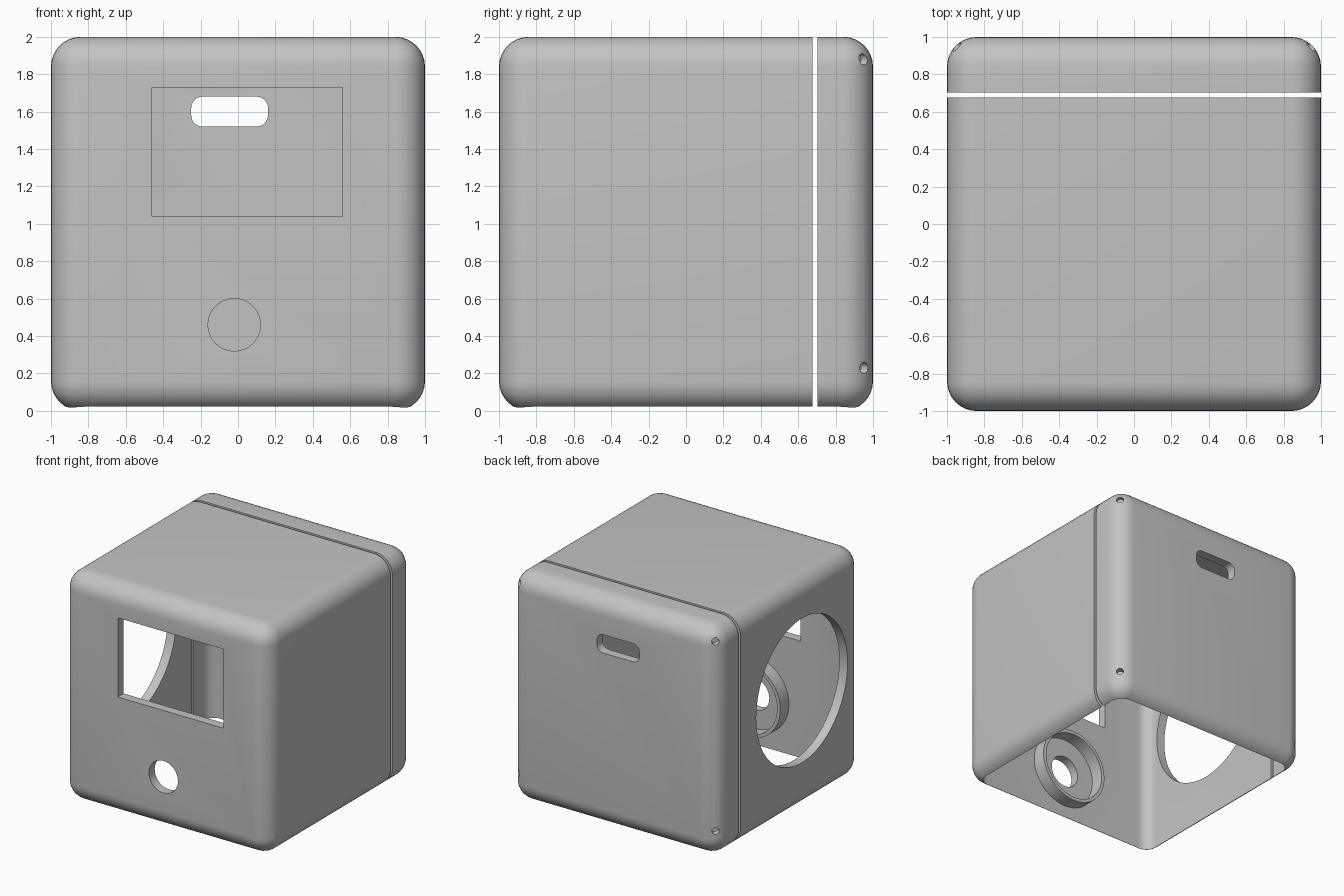
import bpy, bmesh
from math import radians
from mathutils import Vector, Matrix

old = bpy.data.objects.get("Cube")
if old:
    bpy.data.objects.remove(old, do_unlink=True)

# One plain grey plastic
GREY = (0.55, 0.55, 0.55, 1)
mat = bpy.data.materials.new("grey plastic")
mat.use_nodes = True
mat.diffuse_color = GREY
mat.node_tree.nodes["Principled BSDF"].inputs["Base Color"].default_value = GREY


def finish(name, bm):
    bmesh.ops.recalc_face_normals(bm, faces=bm.faces)
    me = bpy.data.meshes.new(name)
    bm.to_mesh(me)
    bm.free()
    me.materials.append(mat)
    ob = bpy.data.objects.new(name, me)
    bpy.context.collection.objects.link(ob)
    return ob


def box(name, lo, hi, radius=0, axis=None):
    """Box between two corners, with all edges (or those along one axis) rounded."""
    lo, hi = Vector(lo), Vector(hi)
    bm = bmesh.new()
    bmesh.ops.create_cube(bm, size=1)
    for v in bm.verts:
        v.co = (lo + hi) / 2 + v.co * (hi - lo)
    if radius:
        edges = [e for e in bm.edges if axis is None or
                 abs((e.verts[0].co - e.verts[1].co).normalized()[axis]) > 0.9]
        bmesh.ops.bevel(bm, geom=edges, offset=radius, segments=8,
                        profile=0.5, affect='EDGES')
    return finish(name, bm)


def cylinder(name, centre, direction, radius, depth, sides=64):
    bm = bmesh.new()
    turn = Vector(direction).to_track_quat('Z', 'Y').to_matrix().to_4x4()
    bmesh.ops.create_cone(bm, cap_ends=True, segments=sides, radius1=radius,
                          radius2=radius, depth=depth,
                          matrix=Matrix.Translation(centre) @ turn)
    return finish(name, bm)


def combine(ob, others, operation='DIFFERENCE'):
    """Apply booleans in turn and delete the helpers."""
    for other in others:
        mod = ob.modifiers.new("cut", 'BOOLEAN')
        mod.operation, mod.object, mod.solver = operation, other, 'EXACT'
        bpy.context.view_layer.update()
        deps = bpy.context.evaluated_depsgraph_get()
        me = bpy.data.meshes.new_from_object(ob.evaluated_get(deps))
        ob.modifiers.clear()
        ob.data = me
        bpy.data.objects.remove(other, do_unlink=True)


def shell(name):
    """Rounded box, hollow and open underneath."""
    ob = box(name, (-1, -1, 0), (1, 1, 2), 0.16)
    combine(ob, [box("cavity", (-.92, -.92, -.6), (.92, .92, 1.92), 0.1)])
    return ob


# Main housing: window, button hole, large round side opening
body = shell("housing")
combine(body, [
    box("rear_cut", (-2, .677, -1), (2, 2, 3)),
    box("window_cut", (-.46, -1.2, 1.04), (.56, -.8, 1.73)),
    cylinder("button_cut", (-.02, -1, .46), (0, 1, 0), .14, .4),
    cylinder("side_cut", (-1, -.17, 1.04), (1, 0, 0), .63, .4, 96),
])

# Collar around the button hole, on the inside
collar = cylinder("button_collar", (-.02, -.865, .46), (0, 1, 0), .33, .13)
combine(collar, [cylinder("collar_cut", (-.02, -.865, .46), (0, 1, 0), .30, .3)])

# Back cover: cable slot and corner screw holes
cover = shell("back_cover")
cuts = [
    box("front_cut", (-2, -2, -1), (2, .702, 3)),
    box("slot_cut", (-.25, .8, 1.52), (.16, 1.2, 1.68), .06, 1),
]
for side in (-1, 1):
    for z in (.23, 1.88):
        cuts.append(cylinder("screw_cut", (side * .95, .95, z), (side, 1, 0),
                             .03, .1, 20))
combine(cover, cuts)

# Smooth rounded edges, crisp cuts
for ob in (body, collar, cover):
    bpy.ops.object.select_all(action='DESELECT')
    ob.select_set(True)
    bpy.context.view_layer.objects.active = ob
    bpy.ops.object.shade_smooth_by_angle(angle=radians(30))
